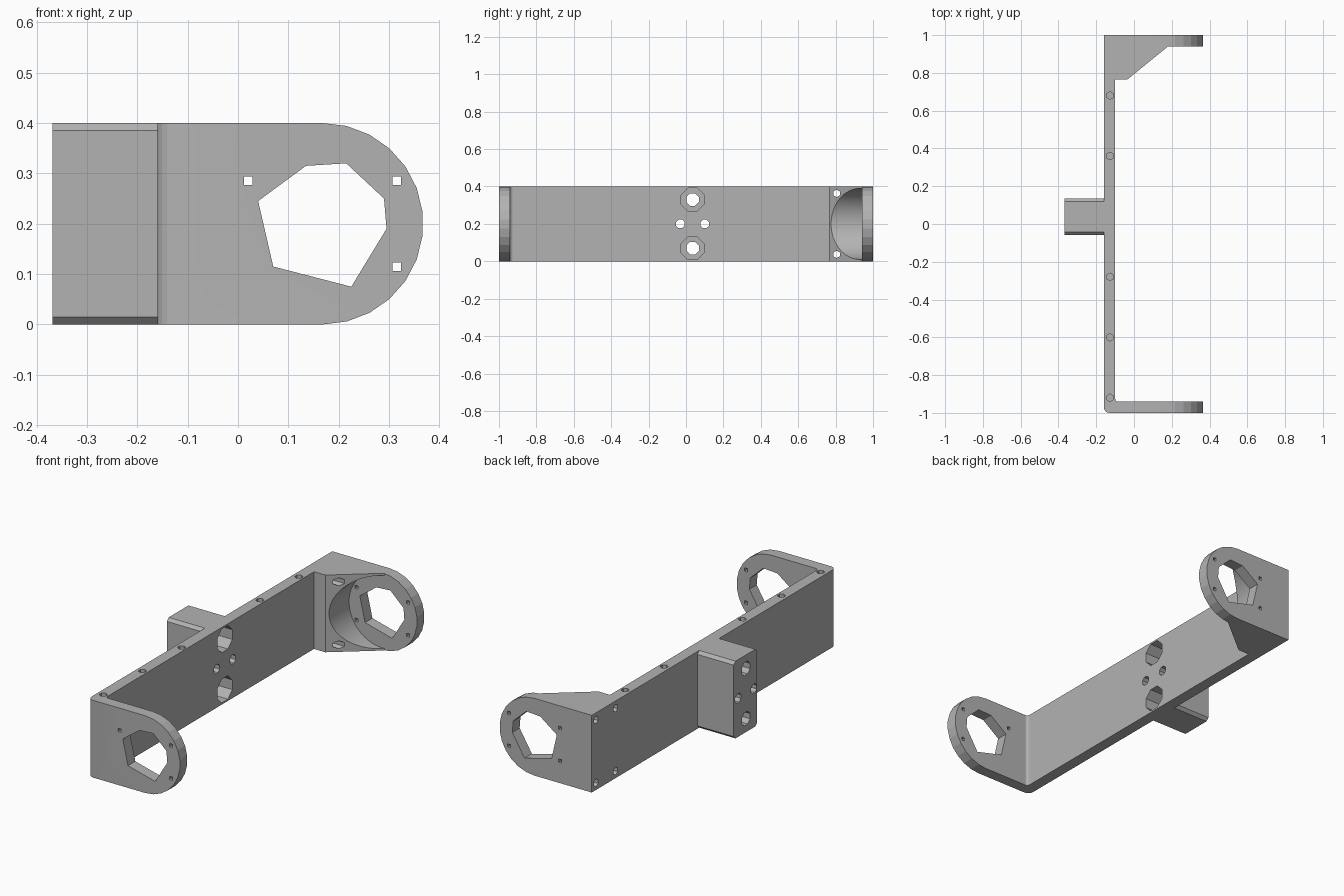
import bpy, bmesh
from math import sin, cos, pi, radians
from mathutils import Vector

cube = bpy.data.objects.get("Cube")
if cube:
    bpy.data.objects.remove(cube, do_unlink=True)

grey = bpy.data.materials.new("matte grey")
grey.use_nodes = True
colour = (0.45, 0.45, 0.45, 1)
grey.diffuse_color = colour
grey.node_tree.nodes["Principled BSDF"].inputs["Base Color"].default_value = colour


def prism(name, points, axis, low, high):
    """Extrude a 2D outline along one axis."""
    place = {"x": lambda a, b, h: (h, a, b),
             "y": lambda a, b, h: (a, h, b),
             "z": lambda a, b, h: (a, b, h)}[axis]
    bm = bmesh.new()
    base = bm.faces.new([bm.verts.new(place(a, b, low)) for a, b in points])
    top = bmesh.ops.extrude_face_region(bm, geom=[base])["geom"]
    verts = [v for v in top if isinstance(v, bmesh.types.BMVert)]
    bmesh.ops.translate(bm, verts=verts, vec=Vector(place(0, 0, high - low)))
    bmesh.ops.recalc_face_normals(bm, faces=bm.faces)
    mesh = bpy.data.meshes.new(name)
    bm.to_mesh(mesh)
    bm.free()
    mesh.materials.append(grey)
    obj = bpy.data.objects.new(name, mesh)
    bpy.context.collection.objects.link(obj)
    return obj


def arc(a, b, r, start, end, n):
    angles = [radians(start + (end - start) * i / n) for i in range(n + 1)]
    return [(a + r * cos(t), b + r * sin(t)) for t in angles]


def ring(a, b, r, n):
    return arc(a, b, r, 180 / n, 360 + 180 / n, n)[:-1]


def combine(target, tool, operation="DIFFERENCE"):
    mod = target.modifiers.new("combine", "BOOLEAN")
    mod.operation, mod.solver, mod.object = operation, "EXACT", tool
    bpy.context.view_layer.objects.active = target
    bpy.ops.object.modifier_apply(modifier=mod.name)
    bpy.data.objects.remove(tool, do_unlink=True)


H, MID = 0.4, 0.2          # height and mid height
CX = 0.168                 # bearing hole centre along x
BACK, FACE = -0.16, -0.10  # the two sides of the long plate

# Long plate, both arms and the gusset as one outline
outline = (arc(BACK + 0.03, -0.97, 0.03, 180, 270, 4)
           + [(0.5, -1), (0.5, -0.94)]
           + arc(FACE + 0.015, -0.925, 0.015, 270, 180, 3)
           + [(FACE, 0.765), (-0.035, 0.765), (0.18, 0.94), (0.5, 0.94), (0.5, 1), (BACK, 1)])
bracket = prism("bracket_frame", outline, "z", 0, H)

# Rounded arm ends
stadium = [(-0.5, 0)] + arc(CX, MID, MID, -90, 90, 13) + [(-0.5, H)]
combine(bracket, prism("arm_end_cutter", stadium, "y", -2, 2), "INTERSECT")

# Chamfered mounting block on the rear side
y0, y1, c = -0.057, 0.135, 0.015
block = [(y0 + c, 0), (y1 - c, 0), (y1, c), (y1, H - c),
         (y1 - c, H), (y0 + c, H), (y0, H - c), (y0, c)]
combine(bracket, prism("mounting_block", block, "x", -0.368, -0.13), "UNION")

# Round clearance cut into the gusset
combine(bracket, prism("gusset_cutter", ring(CX, MID, 0.19, 40), "y", 0.5, 0.94))

# Faceted bearing holes in both arms
bearing = [(0.04, 0.245), (0.07, 0.115), (0.225, 0.075), (0.295, 0.19),
           (0.29, 0.25), (0.215, 0.32), (0.135, 0.315)]
combine(bracket, prism("bearing_hole_cutter", bearing, "y", -2, 2))

# Small screw holes around the bearings
for low, high, angles in ((-1.1, -0.9, (30, 150, -30)), (0.9, 1.1, (30, 150, 210, -30))):
    for angle in angles:
        t = radians(angle)
        hole = ring(CX + 0.17 * cos(t), MID + 0.17 * sin(t), 0.012, 4)
        combine(bracket, prism("screw_cutter", hole, "y", low, high))

# Bolt holes with counterbores, and dowel holes, through the block
BY = 0.035
for side in (-1, 1):
    z = MID + side * 0.13
    combine(bracket, prism("bolt_cutter", ring(BY, z, 0.036, 8), "x", -0.5, 0))
    combine(bracket, prism("counterbore_cutter", ring(BY, z, 0.066, 8), "x", -0.2, 0))
    combine(bracket, prism("dowel_cutter", ring(BY + side * 0.065, MID, 0.025, 8), "x", -0.5, 0))

    # Corner holes behind the gusset: one through, one blind
    z = MID + side * 0.163
    combine(bracket, prism("corner_cutter", ring(0.805, z, 0.02, 6), "x", -0.3, 0.3))
    combine(bracket, prism("corner_cutter", ring(0.965, z, 0.02, 6), "x", -0.3, -0.08))

# Blind holes along the top edge
for y in (0.68, 0.36, -0.28, -0.6, -0.92):
    combine(bracket, prism("edge_hole_cutter", ring(-0.127, y, 0.02, 6), "z", H - 0.1, H + 0.1))

# Smooth the fine curves, keep the facets crisp
bpy.ops.object.select_all(action="DESELECT")
bracket.select_set(True)
bpy.context.view_layer.objects.active = bracket
bpy.ops.object.shade_smooth_by_angle(angle=radians(12))
